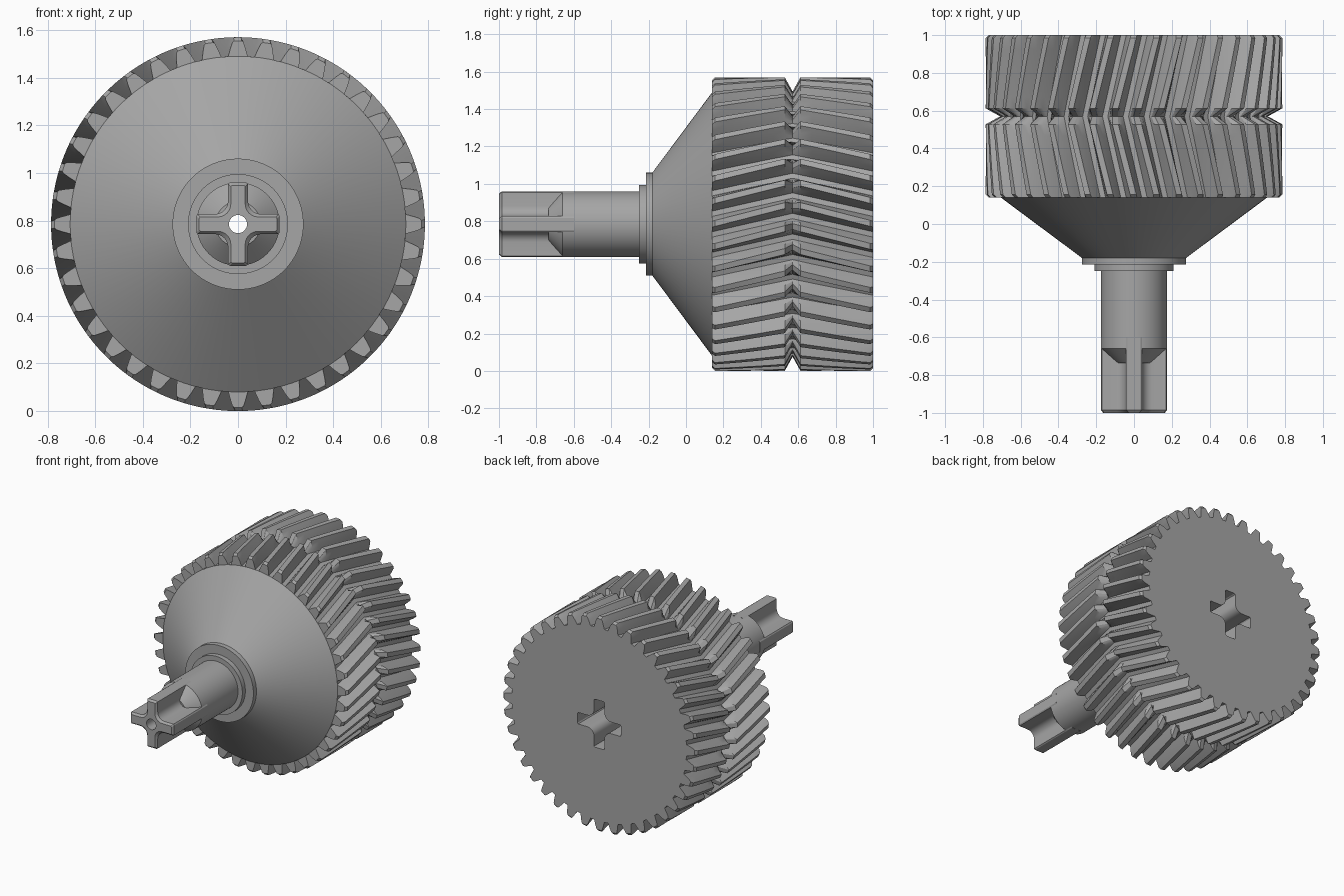
import bpy, bmesh, math
from mathutils import Vector

cube = bpy.data.objects.get("Cube")
if cube:
    bpy.data.objects.remove(cube, do_unlink=True)

CZ = 0.785            # height of the shaft axis
ROOT, TIP = 0.705, 0.785
TEETH, TWIST = 40, 0.14
FRONT, MID, BACK = 0.14, 0.57, 1.0
BORE = 0.038

steel = bpy.data.materials.new("grey_steel")
steel.use_nodes = True
colour = (0.38, 0.38, 0.38, 1)
steel.diffuse_color = colour
steel.node_tree.nodes["Principled BSDF"].inputs["Base Color"].default_value = colour


def skin(name, rings, closed=False):
    """Solid through matching rings of points, capped or joined end to end."""
    bm = bmesh.new()
    loops = [[bm.verts.new(p) for p in ring] for ring in rings]
    n = len(loops[0])
    pairs = list(zip(loops, loops[1:]))
    if closed:
        pairs.append((loops[-1], loops[0]))
    else:
        bm.faces.new(loops[0])
        bm.faces.new(loops[-1])
    for a, b in pairs:
        for i in range(n):
            j = (i + 1) % n
            bm.faces.new((a[i], a[j], b[j], b[i]))
    bmesh.ops.recalc_face_normals(bm, faces=bm.faces)
    mesh = bpy.data.meshes.new(name)
    bm.to_mesh(mesh)
    bm.free()
    mesh.materials.append(steel)
    ob = bpy.data.objects.new(name, mesh)
    bpy.context.collection.objects.link(ob)
    return ob


def polar(r, a, y):
    return Vector((r * math.cos(a), y, CZ + r * math.sin(a)))


def revolve(name, profile, steps=96, closed=True):
    """Turn (y, radius) points about the shaft axis."""
    rings = [[polar(r, math.tau * i / steps, y) for i in range(steps)]
             for y, r in profile]
    return skin(name, rings, closed)


def cross_ring(y, inset=0.0):
    """Four-armed spline section with rounded inner corners."""
    half, reach, fillet = 0.042 - inset, 0.175 - inset, 0.055
    c = half + fillet
    arm = [(reach * 0.97, -half), (reach, -half * 0.8), (reach, half * 0.8), (reach * 0.97, half)]
    for k in range(7):
        t = math.radians(15 * k)
        arm.append((c - fillet * math.sin(t), c - fillet * math.cos(t)))
    ring = []
    for q in range(4):
        a = q * math.pi / 2
        ring += [Vector((u * math.cos(a) - v * math.sin(a), y,
                         CZ + u * math.sin(a) + v * math.cos(a))) for u, v in arm]
    return ring


def cut(ob, cutter):
    mod = ob.modifiers.new("cut", "BOOLEAN")
    mod.operation, mod.solver, mod.object = "DIFFERENCE", "EXACT", cutter
    cutter.hide_render = True
    bpy.context.view_layer.objects.active = ob
    bpy.ops.object.modifier_apply(modifier=mod.name)
    bpy.data.objects.remove(cutter, do_unlink=True)


def bore_cutter():
    return revolve("bore_cutter", [(-1.2, BORE), (1.2, BORE)], 32, closed=False)


# Herringbone gear: twisted tooth rings, cut to a V groove in the middle
TOOTH = [(-0.37, ROOT), (-0.27, 0.74), (-0.19, 0.765), (-0.13, TIP),
         (0.13, TIP), (0.19, 0.765), (0.27, 0.74), (0.37, ROOT)]


def gear_ring(y, limit):
    lead = TWIST * (1 - abs(y - MID) / (BACK - MID))
    pitch = math.tau / TEETH
    return [polar(min(r, limit), (t + f) * pitch - math.pi / 2 + lead, y)
            for t in range(TEETH) for f, r in TOOTH]


half = [(FRONT, TIP - 0.015), (FRONT + 0.015, TIP)]
half += [(FRONT + 0.015 + 0.0625 * k, TIP) for k in range(1, 6)]
half += [(MID - 0.042, TIP)]
levels = half + [(MID, ROOT + 0.004)] + [(2 * MID - y, r) for y, r in reversed(half)]
gear = skin("herringbone_gear", [gear_ring(y, r) for y, r in levels])
cut(gear, bore_cutter())
cut(gear, skin("socket_cutter", [cross_ring(0.64), cross_ring(1.2)]))

# Conical hub, stepped collar and round shaft with a bore
hub = revolve("hub_and_shaft", [
    (-0.735, BORE), (-0.735, 0.095), (-0.66, 0.175), (-0.25, 0.175),
    (-0.25, 0.21), (-0.215, 0.21), (-0.215, 0.275), (-0.18, 0.275),
    (FRONT, ROOT), (FRONT + 0.02, 0.68), (FRONT + 0.02, BORE)])

# Cross-shaped drive end with a chamfered tip
drive = skin("drive_end", [cross_ring(-1, 0.012), cross_ring(-0.985), cross_ring(-0.6)])
cut(drive, bore_cutter())

# Smooth curved faces, keep crisp edges
for ob in (gear, hub, drive):
    bpy.ops.object.select_all(action="DESELECT")
    ob.select_set(True)
    bpy.context.view_layer.objects.active = ob
    bpy.ops.object.shade_smooth_by_angle(angle=math.radians(25))
